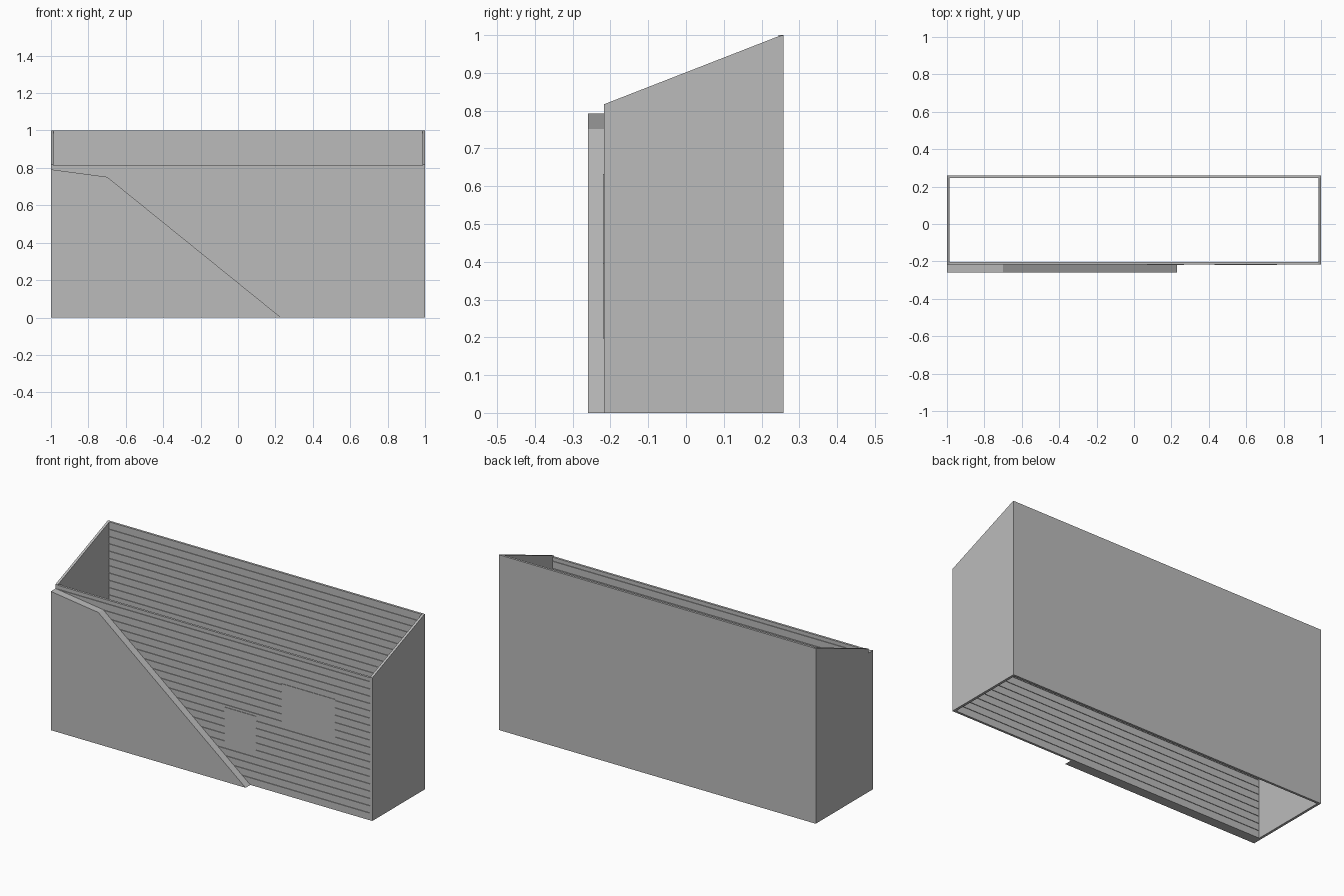
import bpy
import bmesh

cube = bpy.data.objects.get("Cube")
if cube:
    bpy.data.objects.remove(cube, do_unlink=True)

grey = bpy.data.materials.new("plain_grey")
grey.use_nodes = True
colour = (0.5, 0.5, 0.5, 1)
grey.diffuse_color = colour
grey.node_tree.nodes["Principled BSDF"].inputs["Base Color"].default_value = colour


def prism(name, points, axis, start, end):
    """Extrude a 2D outline along x (outline in y, z) or y (outline in x, z)."""
    bm = bmesh.new()
    place = {"x": lambda p, d: (d, p[0], p[1]),
             "y": lambda p, d: (p[0], d, p[1])}[axis]
    face = bm.faces.new([bm.verts.new(place(p, start)) for p in points])
    shift = (end - start, 0, 0) if axis == "x" else (0, end - start, 0)
    new = bmesh.ops.extrude_face_region(bm, geom=[face])["geom"]
    verts = [g for g in new if isinstance(g, bmesh.types.BMVert)]
    bmesh.ops.translate(bm, vec=shift, verts=verts)
    bmesh.ops.recalc_face_normals(bm, faces=bm.faces)
    mesh = bpy.data.meshes.new(name)
    bm.to_mesh(mesh)
    bm.free()
    mesh.materials.append(grey)
    obj = bpy.data.objects.new(name, mesh)
    bpy.context.collection.objects.link(obj)
    return obj


def box(name, x0, x1, y0, y1, z0, z1):
    return prism(name, [(x0, z0), (x1, z0), (x1, z1), (x0, z1)], "y", y0, y1)


BOARD = 1 / 24
GAP = 0.0025
INNER = 0.986
FRONT, BACK, WALL = -0.217, 0.258, 0.013
FRONT_TOP = 0.814


def grooved_wall(name, y0, y1, top, front_groove, back_groove):
    """Wall outline in y, z with slots between the boards, extruded along x."""
    depth = 0.004
    count = int(top / BOARD - 0.01)
    slots = [(k * BOARD - GAP / 2, k * BOARD + GAP / 2) for k in range(1, count + 1)]

    def edge(y, inward):
        points = [(y, 0)]
        for low, high in slots if inward else []:
            points += [(y, low), (y + inward, low), (y + inward, high), (y, high)]
        return points + [(y, top)]

    left = edge(y0, depth if front_groove else 0)
    right = edge(y1, -depth if back_groove else 0)
    return prism(name, left + right[::-1], "x", -INNER, INNER)


# Boarded long walls
grooved_wall("front_wall", FRONT, FRONT + WALL, FRONT_TOP, True, True)
grooved_wall("back_wall", BACK - WALL, BACK, 1.0, True, False)

# Sloping end walls
end_outline = [(FRONT, 0), (BACK, 0), (BACK, 1.0), (BACK - WALL, 0.997), (FRONT, 0.817)]
for name, side in (("left_wall", 1), ("right_wall", -1)):
    prism(name, end_outline, "x", side * INNER, side)

# Slanted panel across the front
prism("slanted_front_panel", [(-1, 0), (0.23, 0), (-0.7, 0.752), (-1, 0.792)],
      "y", -0.26, FRONT)

# Thin plates on the boarding
box("large_plate", 0.43, 0.765, FRONT - 0.003, FRONT, 0.395, 0.632)
box("small_plate", 0.07, 0.267, FRONT - 0.003, FRONT, 0.197, 0.402)
